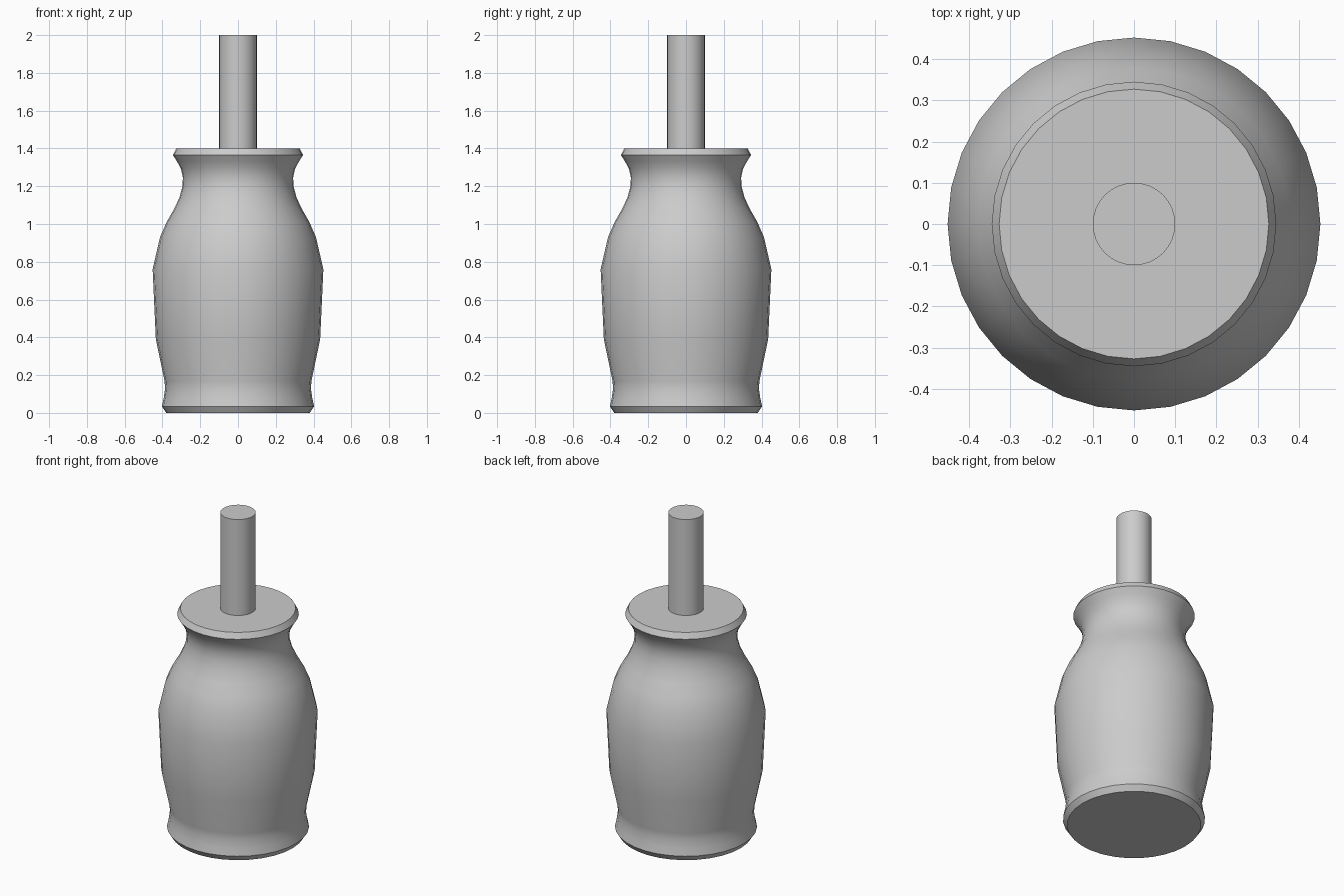
import bpy, bmesh, math

if "Cube" in bpy.data.objects:
    bpy.data.objects.remove(bpy.data.objects["Cube"])

SIDES = 32


def lathe(name, profile, angle):
    """Revolve (radius, height) points around z and cap both ends."""
    bm = bmesh.new()
    rings = []
    for r, z in profile:
        rings.append([bm.verts.new((r * math.cos(2 * math.pi * i / SIDES),
                                    r * math.sin(2 * math.pi * i / SIDES), z))
                      for i in range(SIDES)])
    for low, high in zip(rings, rings[1:]):
        for i in range(SIDES):
            j = (i + 1) % SIDES
            bm.faces.new((low[i], low[j], high[j], high[i]))
    bm.faces.new(rings[0][::-1])
    bm.faces.new(rings[-1])
    mesh = bpy.data.meshes.new(name)
    bm.to_mesh(mesh)
    bm.free()
    obj = bpy.data.objects.new(name, mesh)
    bpy.context.collection.objects.link(obj)
    bpy.ops.object.select_all(action='DESELECT')
    obj.select_set(True)
    bpy.context.view_layer.objects.active = obj
    bpy.ops.object.shade_smooth_by_angle(angle=math.radians(angle))
    return obj


# Turned handle: foot, belly, waist and flared collar
lathe("handle", [
    (0.38, 0), (0.403, 0.035), (0.393, 0.08), (0.386, 0.13), (0.389, 0.17),
    (0.435, 0.39), (0.452, 0.76), (0.413, 0.93), (0.378, 1.01), (0.338, 1.08),
    (0.31, 1.14), (0.294, 1.2), (0.292, 1.245), (0.301, 1.29),
    (0.322, 1.33), (0.345, 1.365), (0.327, 1.4)], 32)

# Plain shaft standing on the collar
lathe("shaft", [(0.1, 1.38), (0.1, 2.0)], 30)
